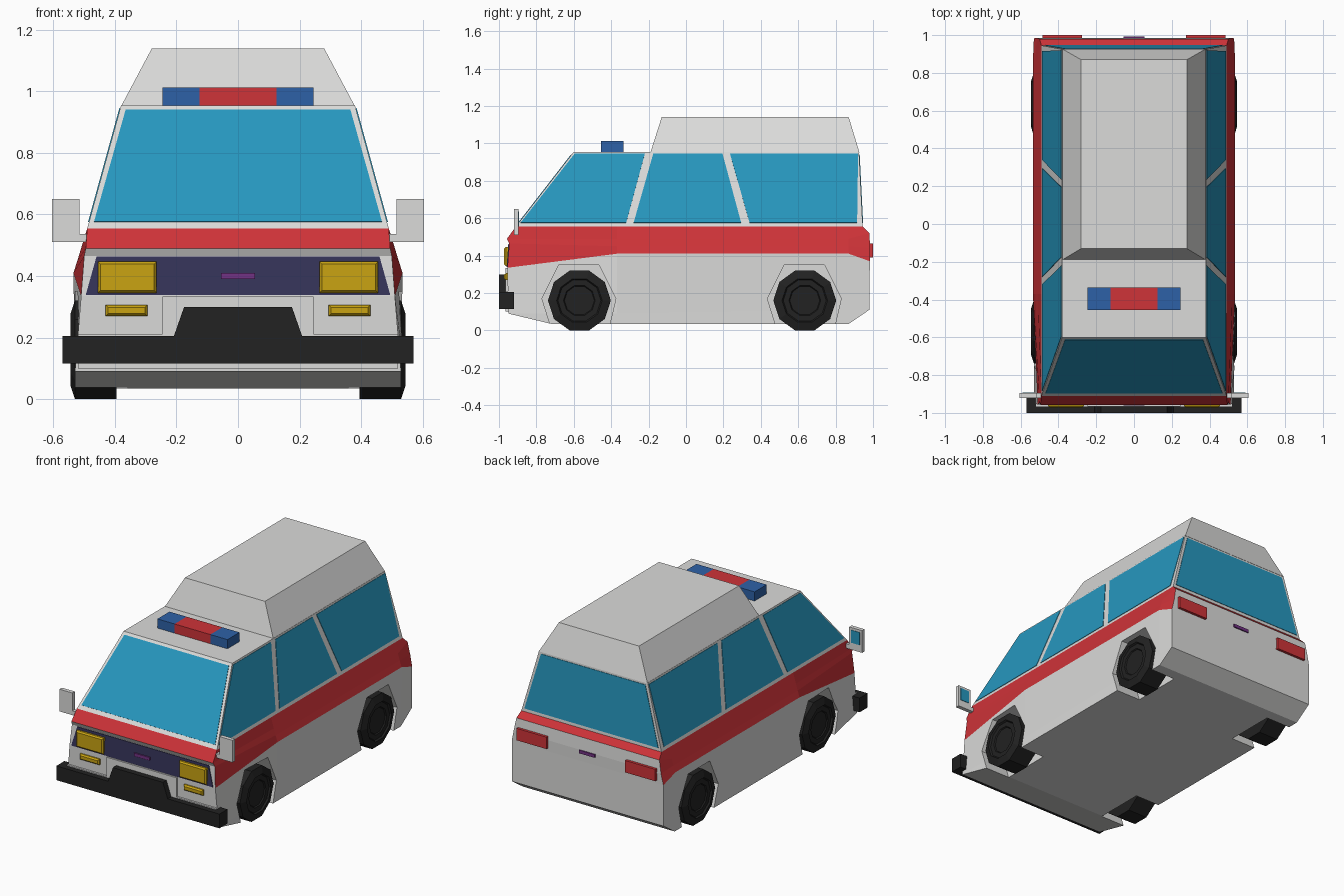
import bpy, bmesh, math
from mathutils import Vector

if "Cube" in bpy.data.objects:
    bpy.data.objects.remove(bpy.data.objects["Cube"])


def material(name, rgb):
    m = bpy.data.materials.new(name)
    m.diffuse_color = (*rgb, 1)
    m.use_nodes = True
    m.node_tree.nodes["Principled BSDF"].inputs["Base Color"].default_value = m.diffuse_color
    return m


WHITE = material("white paint", (.71, .71, .70))
RED = material("red paint", (.62, .033, .04))
GLASS = material("blue glass", (.02, .31, .52))
BLACK = material("black rubber", (.016, .016, .016))
YELLOW = material("yellow lamp", (.59, .37, .006))
NAVY = material("navy grille", (.036, .034, .10))
BLUE = material("blue lamp", (.027, .12, .39))
PURPLE = material("purple plate", (.17, .032, .23))


def loft(name, rings, mats, rule=None):
    """Skin closed rings of points and cap both ends."""
    bm = bmesh.new()
    vs = [[bm.verts.new(p) for p in r] for r in rings]
    n = len(rings[0])
    for i in range(len(rings) - 1):
        for k in range(n):
            j = (k + 1) % n
            f = bm.faces.new((vs[i][k], vs[i][j], vs[i + 1][j], vs[i + 1][k]))
            if rule:
                f.material_index = rule(i, k)
    bm.faces.new(vs[0])
    bm.faces.new(vs[-1])
    bmesh.ops.recalc_face_normals(bm, faces=bm.faces)
    me = bpy.data.meshes.new(name)
    bm.to_mesh(me)
    bm.free()
    ob = bpy.data.objects.new(name, me)
    bpy.context.collection.objects.link(ob)
    for m in mats:
        me.materials.append(m)
    return ob


def box(name, x0, x1, y0, y1, z0, z1, mat):
    return loft(name, [[(x0, y0, z), (x1, y0, z), (x1, y1, z), (x0, y1, z)]
                       for z in (z0, z1)], [mat])


def slab(name, xz, y0, y1, mat):
    """Outline in x,z pushed along y."""
    return loft(name, [[(x, y, z) for x, z in xz] for y in (y0, y1)], [mat])


def plate(name, pts, mat, t=.003):
    """Thin flat panel lying on a surface."""
    p = [Vector(q) for q in pts]
    n = (p[1] - p[0]).cross(p[2] - p[0]).normalized() * t
    return loft(name, [[q - n for q in p], [q + n for q in p]], [mat])


def mirrored(half):
    return half + [(-x, y, z) for x, y, z in reversed(half)]


# body shell: each row runs front to rear along the right side
rows = [
    [(.53, -.72, .035), (.53, -.37, .035), (.53, .80, .035), (.53, .87, .035)],
    [(.53, -.95, .09), (.53, -.37, .09), (.53, .87, .11), (.53, .98, .11)],
    [(.51, -.955, .335), (.535, -.37, .41), (.535, .87, .41), (.53, .983, .37)],
    [(.50, -.945, .465), (.522, -.37, .45), (.522, .87, .45), (.515, .985, .44)],
    [(.495, -.957, .49), (.51, -.37, .49), (.51, .87, .49), (.50, .98, .52)],
    [(.49, -.91, .555), (.49, -.37, .555), (.49, .87, .555), (.49, .945, .555)],
    [(.38, -.60, .955), (.38, -.19, .955), (.38, .87, .955), (.38, .925, .955)],
]
body = loft("body", [mirrored(r) for r in rows], [WHITE, RED],
            lambda i, k: int(i == 4 or (i in (2, 3) and k not in (3, 7))))

# wheels and wheel arches cut into the body
ARCH = [(-.14, -.18), (-.2, .01), (-.11, .19), (.105, .19), (.195, .01), (.15, -.18)]
TYRE = [(.168, .395), (.168, .53), (.122, .545), (.115, .535), (.085, .535), (.08, .528)]
for label, yc in (("front", -.57), ("rear", .635)):
    for side, s in (("right", 1), ("left", -1)):
        loft(f"{label}_{side}_wheel",
             [[(s * x, yc + r * math.cos(math.tau * k / 10), .16 + r * math.sin(math.tau * k / 10))
               for k in range(10)] for r, x in TYRE], [BLACK])
        cutter = loft("arch_cutter", [[(s * x, yc + y, .16 + z) for y, z in ARCH]
                                      for x in (.36, .65)], [WHITE])
        cutter.hide_render = True
        mod = body.modifiers.new("arch", 'BOOLEAN')
        mod.operation = 'DIFFERENCE'
        mod.solver = 'EXACT'
        mod.object = cutter
        bpy.context.view_layer.objects.active = body
        bpy.ops.object.modifier_apply(modifier=mod.name)
        bpy.data.objects.remove(cutter)

# raised rear roof
loft("raised_roof", [mirrored([(.38, -.19, .952), (.38, .927, .952)]),
                     mirrored([(.28, -.13, 1.14), (.28, .87, 1.14)])], [WHITE])


# windows
def on_side(s, y, z):
    return (s * (.49 - (z - .555) * .275), y, z)


SIDE_WINDOWS = [(-.885, -.32, -.22, -.595), (-.28, .295, .195, -.175), (.34, .915, .92, .235)]
for s in (1, -1):
    for a, b, c, d in SIDE_WINDOWS:
        plate("side_window", [on_side(s, a, .575), on_side(s, b, .575),
                              on_side(s, c, .945), on_side(s, d, .945)], GLASS)
for name, y0, y1 in (("windscreen", -.91, -.60), ("rear_window", .945, .925)):
    def at(x, z):
        return (x, y0 + (y1 - y0) * (z - .555) / .4, z)
    plate(name, [at(-.468, .575), at(.468, .575), at(.365, .94), at(-.365, .94)], GLASS)

# nose: grille panel, centre block, plates
plate("grille", [(-.495, -.956, .338), (.495, -.956, .338),
                 (.46, -.947, .463), (-.46, -.947, .463)], NAVY)
box("nose_block", -.245, .245, -.965, -.93, .1, .334, WHITE)
box("panel_sill", -.52, .52, -.965, -.93, .1, .212, WHITE)
box("front_plate", -.055, .055, -.962, -.94, .39, .41, PURPLE)
box("rear_plate", -.055, .055, .97, .992, .42, .44, PURPLE)

# bumper with raised middle
box("bumper", -.57, .57, -1, -.92, .115, .205, BLACK)
slab("bumper_middle", [(-.21, .2), (.21, .2), (.175, .3), (-.175, .3)], -1, -.955, BLACK)

# lamps and door mirrors on both sides
for s in (1, -1):
    for name, a, b, z0, z1 in (("headlight", .265, .455, .345, .447),
                               ("fog_light", .295, .43, .27, .306)):
        d = .008
        loft(name, [[(s * x, y, z) for x, z in
                     ((a + e, z0 + e), (b - e, z0 + e), (b - e, z1 - e), (a + e, z1 - e))]
                    for y, e in ((-.93, 0), (-.963, 0), (-.972, d))], [YELLOW])
    box("tail_light", s * .275, s * .485, .97, 1, .39, .465, RED)
    slab("door_mirror", [(s * x, z) for x, z in
                         ((.47, .51), (.605, .51), (.605, .65), (.515, .65), (.515, .537), (.47, .537))],
         -.92, -.895, WHITE)
    box("mirror_glass", s * .53, s * .59, -.897, -.892, .555, .635, GLASS)
    box("side_beacon", s * .125, s * .245, -.455, -.335, .95, 1.013, BLUE)
box("middle_beacon", -.125, .125, -.455, -.335, .95, 1.013, RED)
